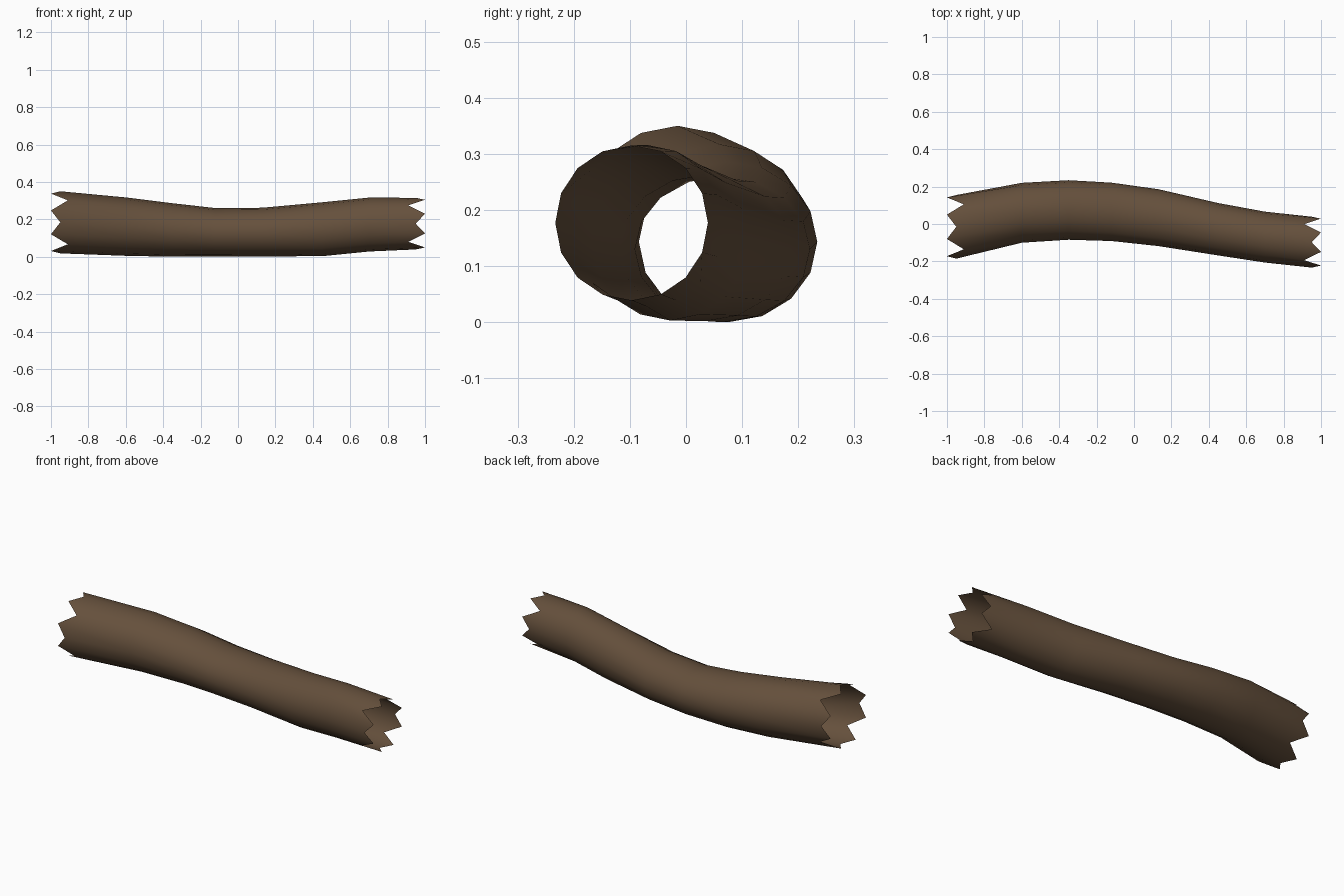
import bpy, bmesh, math

cube = bpy.data.objects.get("Cube")
if cube:
    bpy.data.objects.remove(cube)

bark = bpy.data.materials.new("brown bark")
bark.use_nodes = True
colour = (0.13, 0.08, 0.045, 1)
bark.diffuse_color = colour
bark.node_tree.nodes["Principled BSDF"].inputs["Base Color"].default_value = colour
bark.node_tree.nodes["Principled BSDF"].inputs["Roughness"].default_value = 0.9

SIDES = 16
# Sections along the trunk: x, centre y, centre z, half width, half height
SECTIONS = [
    (-0.95, -0.015, 0.184, 0.170, 0.166),
    (-0.60, 0.060, 0.161, 0.160, 0.156),
    (-0.35, 0.075, 0.143, 0.159, 0.143),
    (-0.12, 0.065, 0.130, 0.156, 0.130),
    (0.13, 0.034, 0.132, 0.152, 0.130),
    (0.45, -0.028, 0.147, 0.140, 0.144),
    (0.70, -0.070, 0.172, 0.136, 0.144),
    (0.95, -0.097, 0.177, 0.136, 0.138),
]


def broken_edge(i):
    """Offset along x of the splintered rim: long tips, notches of two depths."""
    if i % 2:
        return 0.05
    return 0.0 if i % 4 == 0 else -0.04


# Hollow trunk: rings bridged into an open tube with jagged ends
bm = bmesh.new()
rings = []
for n, (x, cy, cz, ry, rz) in enumerate(SECTIONS):
    end = -1 if n == 0 else 1 if n == len(SECTIONS) - 1 else 0
    ring = []
    for i in range(SIDES):
        a = 2 * math.pi * i / SIDES
        ring.append(bm.verts.new((x + end * broken_edge(i),
                                  cy + ry * math.cos(a), cz + rz * math.sin(a))))
    rings.append(ring)
for a, b in zip(rings, rings[1:]):
    for i in range(SIDES):
        j = (i + 1) % SIDES
        bm.faces.new((a[i], a[j], b[j], b[i]))
bmesh.ops.recalc_face_normals(bm, faces=bm.faces)
# Make sure the bark side faces outward
probe = min(bm.faces, key=lambda f: f.calc_center_median().z)
if probe.normal.z > 0:
    bmesh.ops.reverse_faces(bm, faces=bm.faces)
for f in bm.faces:
    f.smooth = True

mesh = bpy.data.meshes.new("hollow_log")
bm.to_mesh(mesh)
bm.free()
mesh.materials.append(bark)
log = bpy.data.objects.new("hollow_log", mesh)
bpy.context.collection.objects.link(log)
